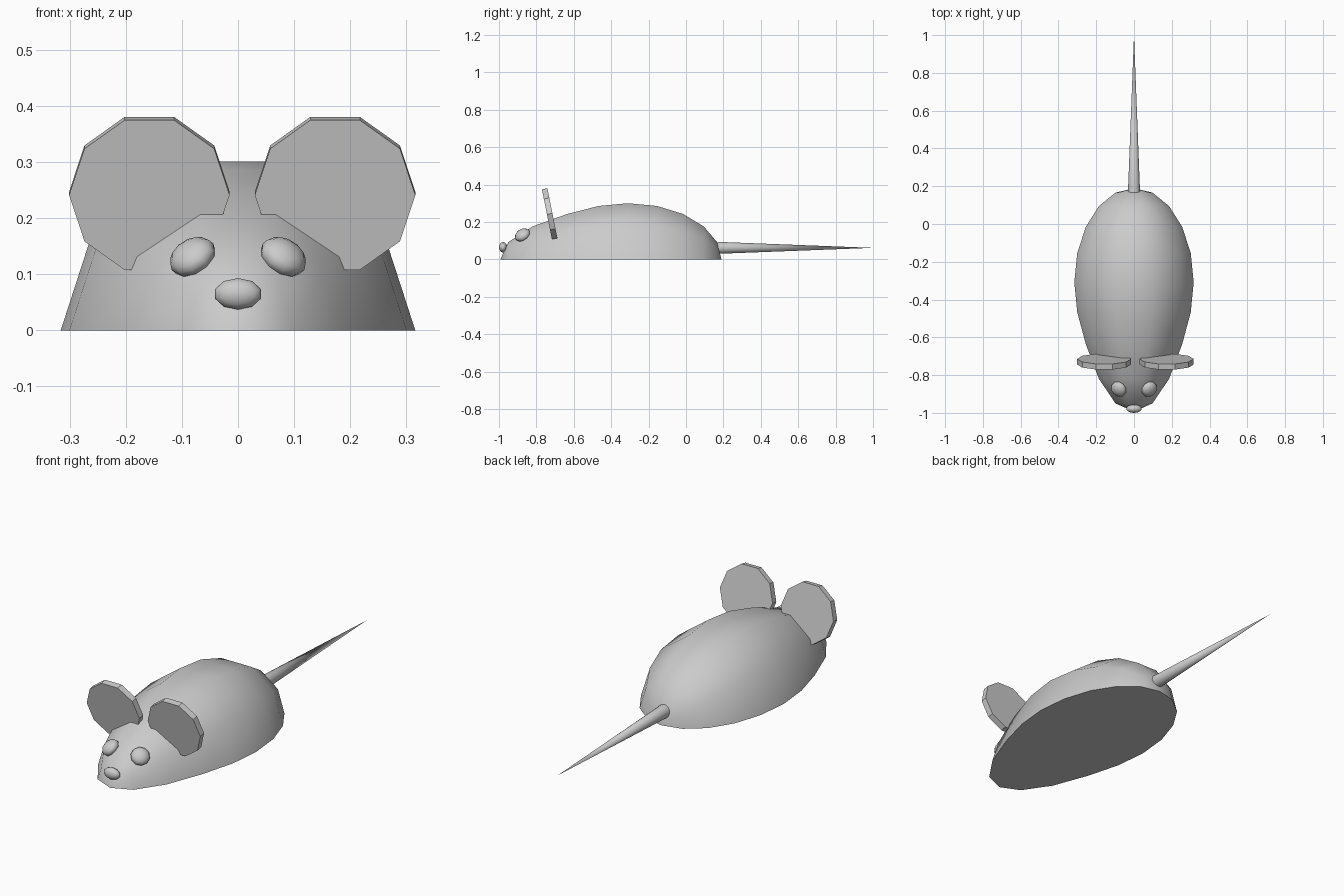
import bpy, bmesh
from math import radians, sin, cos, pi
from mathutils import Matrix, Vector

if "Cube" in bpy.data.objects:
    bpy.data.objects.remove(bpy.data.objects["Cube"])


def finish(bm, name, angle):
    bmesh.ops.recalc_face_normals(bm, faces=bm.faces[:])
    mesh = bpy.data.meshes.new(name)
    bm.to_mesh(mesh)
    bm.free()
    mesh.shade_smooth()
    mesh.set_sharp_from_angle(angle=radians(angle))
    obj = bpy.data.objects.new(name, mesh)
    bpy.context.collection.objects.link(obj)
    return obj


def ellipsoid(name, loc, radii, rot):
    bm = bmesh.new()
    m = Matrix.Translation(loc) @ rot @ Matrix.Diagonal((*radii, 1))
    bmesh.ops.create_uvsphere(bm, u_segments=10, v_segments=8, radius=1, matrix=m)
    return finish(bm, name, 60)


def cone(name, sides, r1, r2, depth, matrix, angle):
    bm = bmesh.new()
    bmesh.ops.create_cone(bm, cap_ends=True, segments=sides, radius1=r1,
                          radius2=r2, depth=depth, matrix=matrix)
    return finish(bm, name, angle)


# Body: half of a ten-sided sphere, front rings drawn out into a snout
R = 0.316
ring_y = [-0.95, -0.82, -0.635, -0.467, -0.31, -0.155, -0.016, 0.095, 0.166]
bm = bmesh.new()
rings = []
for i, y in enumerate(ring_y):
    r = R * sin(pi * (i + 1) / 10)
    rings.append([bm.verts.new((r * cos(pi * k / 5), y, r * sin(pi * k / 5)))
                  for k in range(6)])
front = bm.verts.new((0, -0.993, 0))
back = bm.verts.new((0, 0.19, 0))
for a, b in zip(rings, rings[1:]):
    for k in range(5):
        bm.faces.new((a[k], a[k + 1], b[k + 1], b[k]))
for k in range(5):
    bm.faces.new((front, rings[0][k + 1], rings[0][k]))
    bm.faces.new((back, rings[-1][k], rings[-1][k + 1]))
bm.faces.new([front] + [r[0] for r in rings] + [back] + [r[5] for r in reversed(rings)])
finish(bm, "body", 60)

# Ears: ten-sided discs leaning forward
lean = Matrix.Rotation(radians(-78.7), 4, 'X') @ Matrix.Rotation(radians(18), 4, 'Z')
for name, x in (("left_ear", -0.158), ("right_ear", 0.173)):
    cone(name, 10, 0.143, 0.143, 0.03, Matrix.Translation((x, -0.729, 0.244)) @ lean, 30)

# Eyes: flattened balls lying on the slope of the head
for name, s in (("left_eye", -1), ("right_eye", 1)):
    normal = Vector((0.47 * s, -0.47, 0.75))
    ellipsoid(name, (0.081 * s, -0.874, 0.131), (0.044, 0.044, 0.028),
              normal.to_track_quat('Z', 'Y').to_matrix().to_4x4())

# Nose
ellipsoid("nose", (0, -0.978, 0.065), (0.043, 0.028, 0.022),
          Matrix.Rotation(radians(90), 4, 'X'))

# Tail: long cone pointing back
cone("tail", 16, 0.032, 0.0, 0.832,
     Matrix.Translation((0, 0.584, 0.062)) @ Matrix.Rotation(radians(-90), 4, 'X'), 40)
